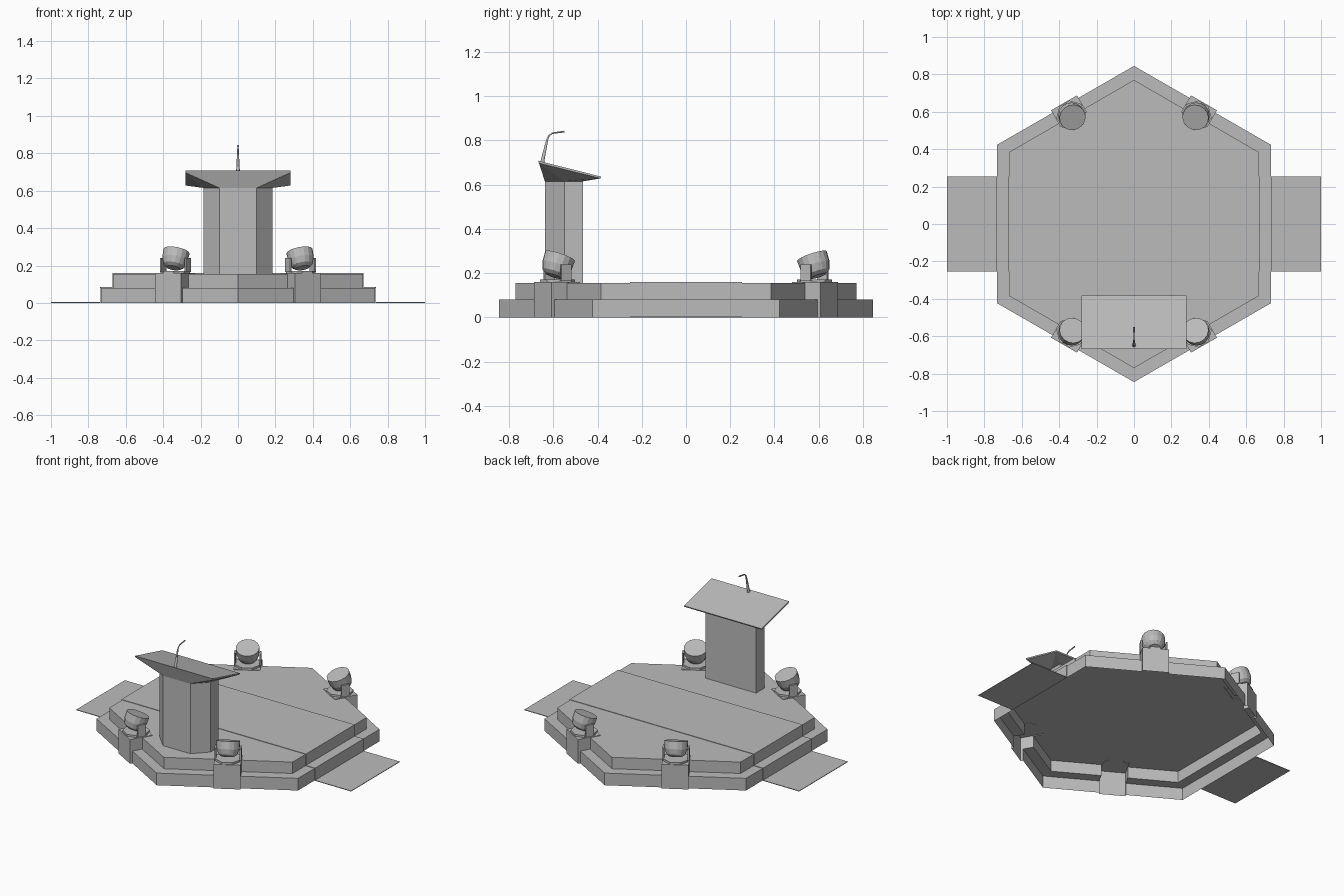
import bpy, bmesh, math
from mathutils import Vector, Matrix

if "Cube" in bpy.data.objects:
    bpy.data.objects.remove(bpy.data.objects["Cube"], do_unlink=True)

grey = bpy.data.materials.new("plain grey")
grey.use_nodes = True
grey.diffuse_color = (0.5, 0.5, 0.5, 1)
grey.node_tree.nodes["Principled BSDF"].inputs["Base Color"].default_value = (0.5, 0.5, 0.5, 1)


def finish(name, bm, matrix=None):
    if matrix:
        bm.transform(matrix)
    bmesh.ops.recalc_face_normals(bm, faces=bm.faces)
    mesh = bpy.data.meshes.new(name)
    bm.to_mesh(mesh)
    bm.free()
    mesh.materials.append(grey)
    obj = bpy.data.objects.new(name, mesh)
    bpy.context.collection.objects.link(obj)
    return obj


def extrude(name, points, offset, matrix=None):
    """Sweep a flat outline of 3D points along an offset."""
    bm = bmesh.new()
    face = bm.faces.new([bm.verts.new(p) for p in points])
    swept = bmesh.ops.extrude_face_region(bm, geom=[face], use_keep_orig=True)
    moved = [v for v in swept["geom"] if isinstance(v, bmesh.types.BMVert)]
    bmesh.ops.translate(bm, verts=moved, vec=Vector(offset))
    return finish(name, bm, matrix)


def box(name, low, high, matrix=None):
    x0, y0, z = low
    x1, y1, top = high
    ring = [(x0, y0, z), (x1, y0, z), (x1, y1, z), (x0, y1, z)]
    return extrude(name, ring, (0, 0, top - z), matrix)


def lathe(name, profile, sides, matrix):
    """Closed turned shape from (radius, height) pairs, bottom first."""
    bm = bmesh.new()
    rings = [[bm.verts.new((r * math.cos(a), r * math.sin(a), z))
              for a in (math.tau * (i + 0.5) / sides for i in range(sides))]
             for r, z in profile]
    for a, b in zip(rings, rings[1:]):
        for i in range(sides):
            j = (i + 1) % sides
            bm.faces.new((a[i], a[j], b[j], b[i]))
    bm.faces.new(rings[0])
    bm.faces.new(rings[-1])
    return finish(name, bm, matrix)


def hexagon(x, y, tip, z):
    return [(0, -tip, z), (x, -y, z), (x, y, z), (0, tip, z), (-x, y, z), (-x, -y, z)]


# Two-step stage
stage = extrude("stage", hexagon(0.733, 0.423, 0.845, 0), (0, 0, 0.08))
parts = [extrude("upper_step", hexagon(0.667, 0.385, 0.77, 0.03), (0, 0, 0.125))]

# Four spotlights on the slanted sides: local +y points outwards
for sx, side in ((1, "left"), (-1, "right")):
    for sy, end in ((1, "back"), (-1, "front")):
        label = f"{end}_{side}"
        angle = math.atan2(sy * 0.866, sx * 0.5) - math.pi / 2
        frame = Matrix.Rotation(angle, 4, "Z")
        parts.append(box("pedestal_" + label, (-0.08, 0.6, 0), (0.08, 0.748, 0.159), frame))
        seat = frame @ Matrix.Translation((0, 0.67, 0))
        lathe("lamp_base_" + label, [(0.08, 0.157), (0.08, 0.172)], 8, seat)
        for s in (-1, 1):
            box(f"lamp_arm_{label}_{'a' if s < 0 else 'b'}", (s * 0.076 - 0.005, -0.026, 0.165),
                (s * 0.076 + 0.005, 0.026, 0.24), seat)
        tilt = seat @ Matrix.Translation((0, 0, 0.243)) @ Matrix.Rotation(math.radians(21), 4, "X")
        lathe("lamp_" + label, [(0.038, -0.06), (0.058, -0.045), (0.069, -0.012), (0.071, 0.036)],
              16, tilt)

# Merge the stage into one shell and open its underside
for part in parts:
    mod = stage.modifiers.new("join", "BOOLEAN")
    mod.operation, mod.solver, mod.object = "UNION", "EXACT", part
bpy.context.view_layer.update()
shell = bpy.data.meshes.new_from_object(stage.evaluated_get(bpy.context.evaluated_depsgraph_get()))
stage.modifiers.clear()
stage.data = shell
for part in parts:
    bpy.data.objects.remove(part, do_unlink=True)
bm = bmesh.new()
bm.from_mesh(shell)
under = [f for f in bm.faces if f.normal.z < -0.9 and f.calc_center_median().z < 0.001]
bmesh.ops.delete(bm, geom=under, context="FACES")
bm.to_mesh(shell)
bm.free()

# Thin runner folded over the steps and out along the floor
half = [(0.672, 0.159), (0.672, 0.084), (0.738, 0.084), (0.738, 0.004), (1, 0.004), (1, 0)]
inner = [(0.734, 0), (0.734, 0.081), (0.668, 0.081), (0.668, 0.156)]
right = half + inner
loop = right + [(-x, z) for x, z in reversed(right)]
extrude("runner", [(x, -0.253, z) for x, z in loop], (0, 0.506, 0))

# Lectern body
plan = [(-0.185, -0.465), (0.185, -0.465), (0.185, -0.55),
        (0.1, -0.638), (-0.1, -0.638), (-0.185, -0.55)]
extrude("lectern_body", [(x, y, 0.155) for x, y in plan], (0, 0, 0.462))

# Sloped desk flaring out of the body
bm = bmesh.new()
for x, y in plan:
    bm.verts.new((x, y, 0.615))
for x in (-0.282, 0.282):
    for y, z in ((-0.668, 0.708), (-0.664, 0.697), (-0.383, 0.636), (-0.386, 0.628)):
        bm.verts.new((x, y, z))
bmesh.ops.convex_hull(bm, input=bm.verts)
bmesh.ops.dissolve_limit(bm, angle_limit=0.02, verts=bm.verts, edges=bm.edges)
finish("lectern_desk", bm)

# Microphone: tapering gooseneck with a slim head
curve = bpy.data.curves.new("microphone", "CURVE")
curve.dimensions = "3D"
curve.bevel_depth = 0.01
curve.bevel_resolution = 1
curve.use_fill_caps = True
path = [(-0.65, 0.695, 1.1), (-0.646, 0.72, 0.9), (-0.627, 0.805, 0.5), (-0.619, 0.822, 0.4),
        (-0.605, 0.832, 0.4), (-0.58, 0.836, 0.4), (-0.55, 0.84, 0.45)]
spline = curve.splines.new("POLY")
spline.points.add(len(path) - 1)
for point, (y, z, radius) in zip(spline.points, path):
    point.co = (0, y, z, 1)
    point.radius = radius
curve.materials.append(grey)
mic = bpy.data.objects.new("microphone", curve)
bpy.context.collection.objects.link(mic)
